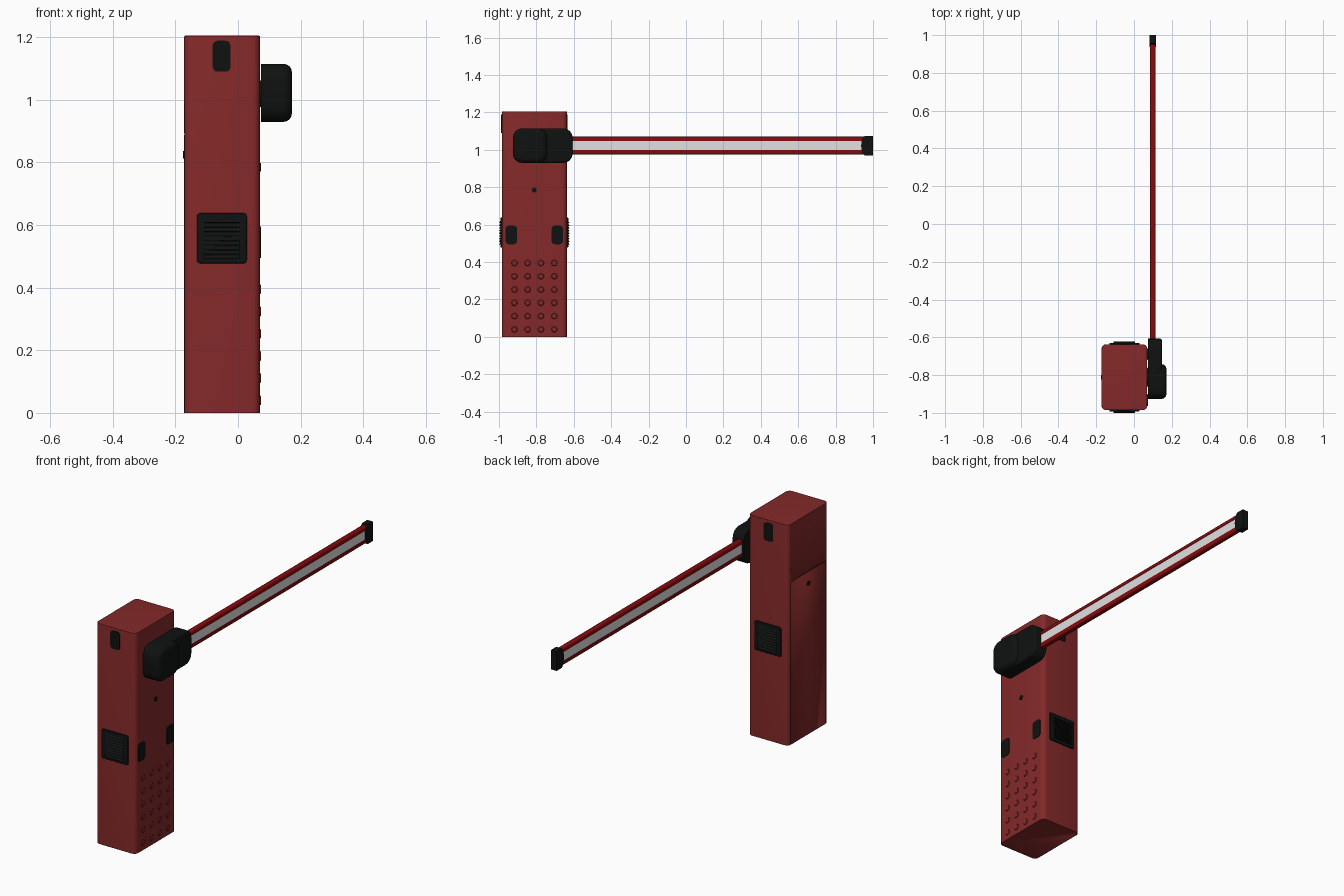
import bpy, bmesh, math
from mathutils import Matrix

cube = bpy.data.objects.get("Cube")
if cube:
    bpy.data.objects.remove(cube, do_unlink=True)


def material(name, rgb):
    m = bpy.data.materials.new(name)
    m.use_nodes = True
    m.diffuse_color = (*rgb, 1)
    m.node_tree.nodes["Principled BSDF"].inputs["Base Color"].default_value = (*rgb, 1)
    return m


CABINET = material("cabinet red", (0.23, 0.022, 0.022))
ARM = material("arm red", (0.24, 0.003, 0.004))
BLACK = material("black plastic", (0.005, 0.006, 0.006))
WHITE = material("reflective white", (0.75, 0.75, 0.75))


def finish(name, bm, mat):
    bmesh.ops.recalc_face_normals(bm, faces=bm.faces)
    mesh = bpy.data.meshes.new(name)
    bm.to_mesh(mesh)
    bm.free()
    mesh.materials.append(mat)
    mesh.shade_smooth()
    mesh.set_sharp_from_angle(angle=math.radians(35))
    obj = bpy.data.objects.new(name, mesh)
    bpy.context.collection.objects.link(obj)
    return obj


def slab(name, lo, hi, mat, axis=0, radius=0, segments=4, rim=0, rim_side=1):
    """Box with corners rounded along one axis and an optional rounded rim."""
    bm = bmesh.new()
    bmesh.ops.create_cube(bm, size=1)
    for v in bm.verts:
        v.co = [(a + b) / 2 + c * (b - a) for a, b, c in zip(lo, hi, v.co)]
    if radius:
        edges = [e for e in bm.edges
                 if abs(e.verts[0].co[axis] - e.verts[1].co[axis]) > 1e-5]
        bmesh.ops.bevel(bm, geom=edges, offset=radius, segments=segments,
                        profile=0.5, affect='EDGES')
    if rim:
        level = hi[axis] if rim_side > 0 else lo[axis]
        edges = [e for e in bm.edges
                 if all(abs(v.co[axis] - level) < 1e-5 for v in e.verts)]
        bmesh.ops.bevel(bm, geom=edges, offset=rim, segments=segments,
                        profile=0.5, affect='EDGES')
    return finish(name, bm, mat)


def prism(name, points, x0, x1, mat):
    """Extrude a (y, z) outline along x."""
    bm = bmesh.new()
    face = bm.faces.new([bm.verts.new((x0, y, z)) for y, z in points])
    new = bmesh.ops.extrude_face_region(bm, geom=[face])["geom"]
    bmesh.ops.translate(bm, vec=(x1 - x0, 0, 0),
                        verts=[v for v in new if isinstance(v, bmesh.types.BMVert)])
    return finish(name, bm, mat)


def disc(name, x0, x1, y, z, r0, r1, mat, sides=20):
    """Round stud lying along x, radius r0 at x0 and r1 at x1."""
    bm = bmesh.new()
    place = Matrix.Translation(((x0 + x1) / 2, y, z)) @ Matrix.Rotation(math.pi / 2, 4, 'Y')
    bmesh.ops.create_cone(bm, cap_ends=True, segments=sides, radius1=r0, radius2=r1,
                          depth=x1 - x0, matrix=place)
    return finish(name, bm, mat)


# Cabinet
MID, HALF = -0.811, 0.174
LEFT, RIGHT, TOP, SEAM = 0.07, -0.172, 1.205, 0.89
cabinet = slab("cabinet", (RIGHT, MID - HALF, 0), (LEFT, MID + HALF, TOP), CABINET,
               axis=2, radius=0.024, segments=5, rim=0.003)

# Door gap cut into the right-hand side
d = HALF - 0.022
gaps = [((-0.2, MID - d, SEAM - 0.002), (RIGHT + 0.004, MID + d, SEAM + 0.002))]
for s in (-1, 1):
    y = MID + s * d
    gaps.append(((-0.2, y - 0.002, -0.1), (RIGHT + 0.004, y + 0.002, SEAM + 0.002)))
cutters = [slab("door_gap_cutter", lo, hi, CABINET) for lo, hi in gaps]
for c in cutters:
    c.hide_render = True
    mod = cabinet.modifiers.new("door gap", 'BOOLEAN')
    mod.operation, mod.object, mod.solver = 'DIFFERENCE', c, 'EXACT'
bpy.context.view_layer.objects.active = cabinet
for mod in list(cabinet.modifiers):
    bpy.ops.object.modifier_apply(modifier=mod.name)
for c in cutters:
    bpy.data.objects.remove(c, do_unlink=True)

# Vents and upper plugs, same on front and back
for s, side in ((-1, "front"), (1, "back")):
    wall = MID + s * HALF

    def span(depth):
        return sorted((wall - s * 0.004, wall + s * depth))

    a, b = span(0.008)
    slab(side + "_vent_frame", (-0.131, a, 0.478), (0.028, b, 0.638), BLACK,
         axis=1, radius=0.01, rim=0.003, rim_side=s)
    teeth, z0, pitch = 9, 0.494, 0.0143
    outline = [(wall, z0)]
    for i in range(teeth):
        outline += [(wall + s * 0.015, z0 + i * pitch),
                    (wall + s * 0.006, z0 + (i + 0.9) * pitch)]
    outline.append((wall, z0 + teeth * pitch))
    prism(side + "_vent_louvres", outline, -0.108, 0.004, BLACK)
    a, b = span(0.003)
    slab(side + "_plug", (-0.081, a, 1.09), (-0.024, b, 1.189), BLACK,
         axis=1, radius=0.016)

# Side plugs, locks and raised studs
for s, side in ((-1, "front"), (1, "back")):
    y = MID + s * 0.123
    slab("side_plug_" + side, (LEFT - 0.004, y - 0.03, 0.495), (LEFT + 0.003, y + 0.03, 0.595),
         BLACK, radius=0.016)
disc("left_lock", LEFT - 0.004, LEFT + 0.003, MID, 0.785, 0.013, 0.013, BLACK)
disc("door_lock", RIGHT - 0.004, RIGHT + 0.004, MID, 0.825, 0.012, 0.012, BLACK)
for row in range(6):
    for col in range(4):
        disc("raised_stud", LEFT - 0.002, LEFT + 0.004, MID + (col - 1.5) * 0.071,
             0.04 + row * 0.071, 0.018, 0.013, CABINET, 16)

# Pivot hub and arm cover
disc("pivot_hub", LEFT - 0.01, 0.085, MID, 1.02, 0.042, 0.042, BLACK, 24)
slab("arm_clamp", (0.074, -0.926, 0.93), (0.148, -0.606, 1.115), BLACK,
     radius=0.05, rim=0.012)
slab("pivot_cover", (0.074, -0.926, 0.93), (0.172, -0.742, 1.115), BLACK,
     radius=0.05, rim=0.026)

# Arm: two red rails with a white strip between them
CX = 0.099
for name, lo, hi, s in (("lower_rail", 0.975, 0.998, -1), ("upper_rail", 1.048, 1.07, 1)):
    slab("arm_" + name, (CX - 0.015, -0.65, lo), (CX + 0.015, 0.97, hi), ARM,
         axis=2, rim=0.009, rim_side=s)
slab("arm_strip", (CX - 0.0125, -0.65, 0.995), (CX + 0.0125, 0.97, 1.05), WHITE)

# Arm end cap
prism("arm_end_cap", [(0.955, 0.969), (1.0, 0.969), (1.0, 1.075), (0.955, 1.075),
                      (0.941, 1.058), (0.936, 1.022), (0.941, 0.986)],
      CX - 0.017, CX + 0.017, BLACK)
